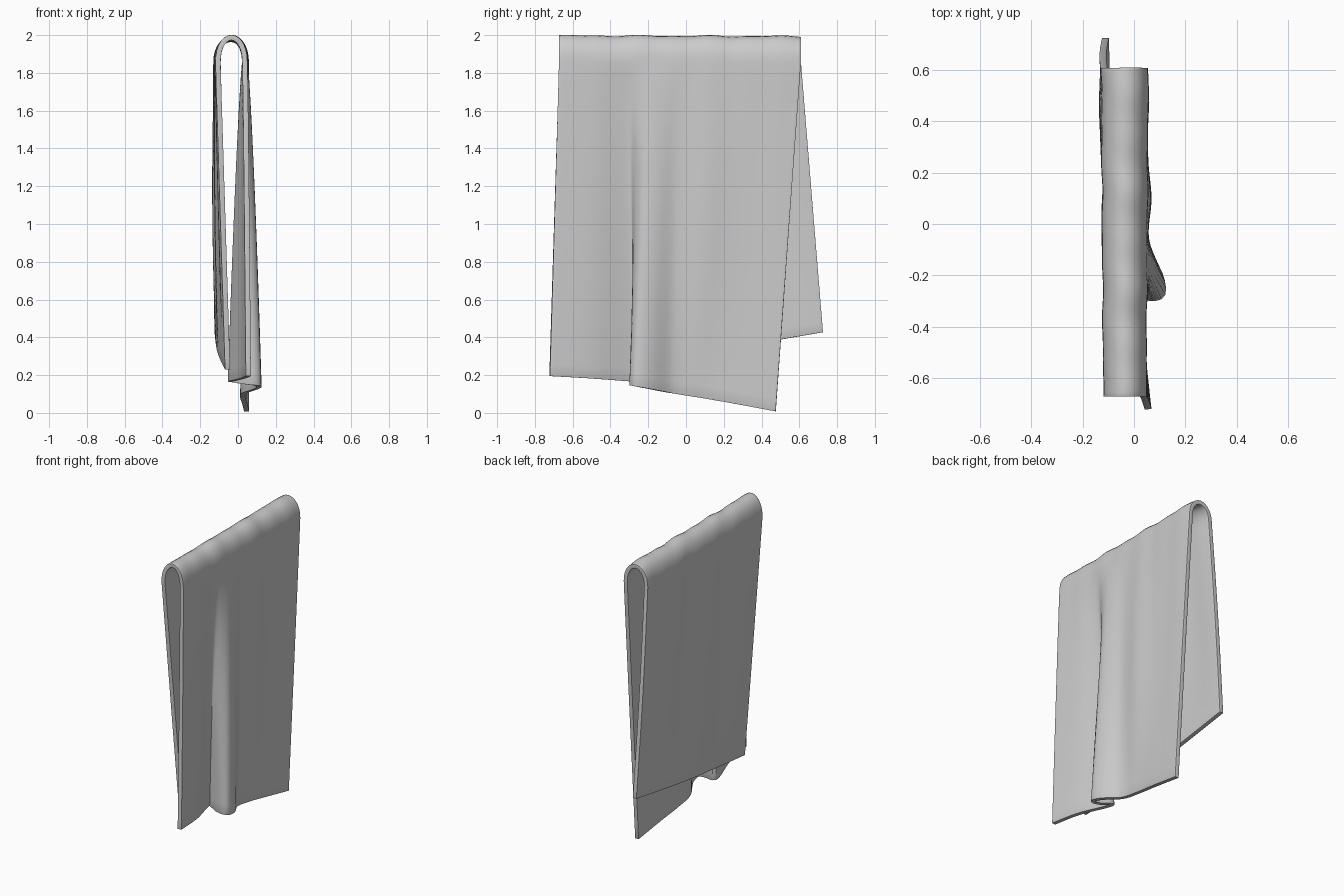
import bpy, bmesh, math
from mathutils import Vector

if "Cube" in bpy.data.objects:
    bpy.data.objects.remove(bpy.data.objects["Cube"])

NU = 72          # columns along the cloth width
ROWS = 26        # rows down each hanging panel
ARC = 14         # rows over the rounded top
TOP_Z, DROP, HALF, CX = 1.985, 0.13, 0.075, -0.036

# Bottom hem control points: (u, x, y, z)
FRONT_HEM = [(0.0, 0.055, -0.722, 0.195), (0.15, 0.025, -0.50, 0.182), (0.25, -0.035, -0.30, 0.167),
             (0.29, -0.035, -0.255, 0.163), (0.34, 0.05, -0.285, 0.15), (0.385, 0.108, -0.275, 0.142),
             (0.43, 0.10, -0.20, 0.128), (0.50, 0.035, -0.08, 0.105), (0.62, 0.025, 0.06, 0.083),
             (0.8, 0.035, 0.25, 0.05), (1.0, 0.046, 0.475, 0.008)]
BACK_HEM = [(0.0, -0.055, -0.55, 0.23), (0.3, -0.082, -0.17, 0.285), (0.6, -0.10, 0.21, 0.34),
            (1.0, -0.111, 0.725, 0.427)]


def hem(points, u):
    """Smooth interpolation through the hem points."""
    i = max(k for k in range(len(points) - 1) if points[k][0] <= u)
    get = lambda k: points[min(max(k, 0), len(points) - 1)]
    t = (u - get(i)[0]) / (get(i + 1)[0] - get(i)[0])
    span = get(i + 1)[0] - get(i)[0]
    h = (2*t**3 - 3*t*t + 1, t**3 - 2*t*t + t, -2*t**3 + 3*t*t, t**3 - t*t)

    def slope(k):
        a, b = get(k - 1), get(k + 1)
        return (Vector(b[1:]) - Vector(a[1:])) / (b[0] - a[0]) * span
    return (h[0] * Vector(get(i)[1:]) + h[1] * slope(i)
            + h[2] * Vector(get(i + 1)[1:]) + h[3] * slope(i + 1))


def top_point(u, a):
    """Point on the rounded top; a runs from 0 (front side) to pi (back side)."""
    wave = 0.004 * math.sin(23 * u) + 0.003 * math.sin(41 * u + 1)
    return Vector((CX + HALF * math.cos(a) + 0.4 * wave + 0.008 * (u - 0.5) * math.cos(a),
                   -0.672 + 1.28 * u,
                   TOP_Z - DROP + (DROP + wave * 0.7 - 0.004 * u) * math.sin(a) ** 0.9))


def panel_point(u, t, side):
    """Point on a hanging panel; t runs from 0 at the top to 1 at the hem."""
    top = top_point(u, 0 if side > 0 else math.pi)
    bottom = hem(FRONT_HEM if side > 0 else BACK_HEM, u)
    p = top.lerp(bottom, t)
    w = t ** 0.75 if side > 0 else t
    p.x = top.x + (bottom.x - top.x) * w
    bulge = math.sin(math.pi * t)
    if side > 0:
        p.x += 0.022 * bulge * math.exp(-((u - 0.62) / 0.12) ** 2)
    else:
        p.x -= bulge * (0.010 * u + 0.004 * math.sin(17 * u))
    return p


# Draped cloth: front panel, over the top, back panel
bm = bmesh.new()
grid = []
for j in range(ROWS, 0, -1):
    grid.append([bm.verts.new(panel_point(i / NU, j / ROWS, 1)) for i in range(NU + 1)])
for j in range(ARC + 1):
    a = math.pi * j / ARC
    grid.append([bm.verts.new(top_point(i / NU, a)) for i in range(NU + 1)])
for j in range(1, ROWS + 1):
    grid.append([bm.verts.new(panel_point(i / NU, j / ROWS, -1)) for i in range(NU + 1)])
for r, s in zip(grid, grid[1:]):
    for i in range(NU):
        bm.faces.new((r[i], r[i + 1], s[i + 1], s[i]))
bmesh.ops.recalc_face_normals(bm, faces=bm.faces)

mesh = bpy.data.meshes.new("draped_towel")
bm.to_mesh(mesh)
bm.free()
towel = bpy.data.objects.new("draped_towel", mesh)
bpy.context.collection.objects.link(towel)

# Fabric thickness with a softened hem
solid = towel.modifiers.new("thickness", 'SOLIDIFY')
solid.thickness, solid.offset = 0.027, 0
bevel = towel.modifiers.new("soft_hem", 'BEVEL')
bevel.width, bevel.segments = 0.009, 2
bevel.limit_method, bevel.angle_limit = 'ANGLE', math.radians(60)

bpy.context.view_layer.objects.active = towel
towel.select_set(True)
bpy.ops.object.shade_smooth_by_angle(angle=math.radians(50))
